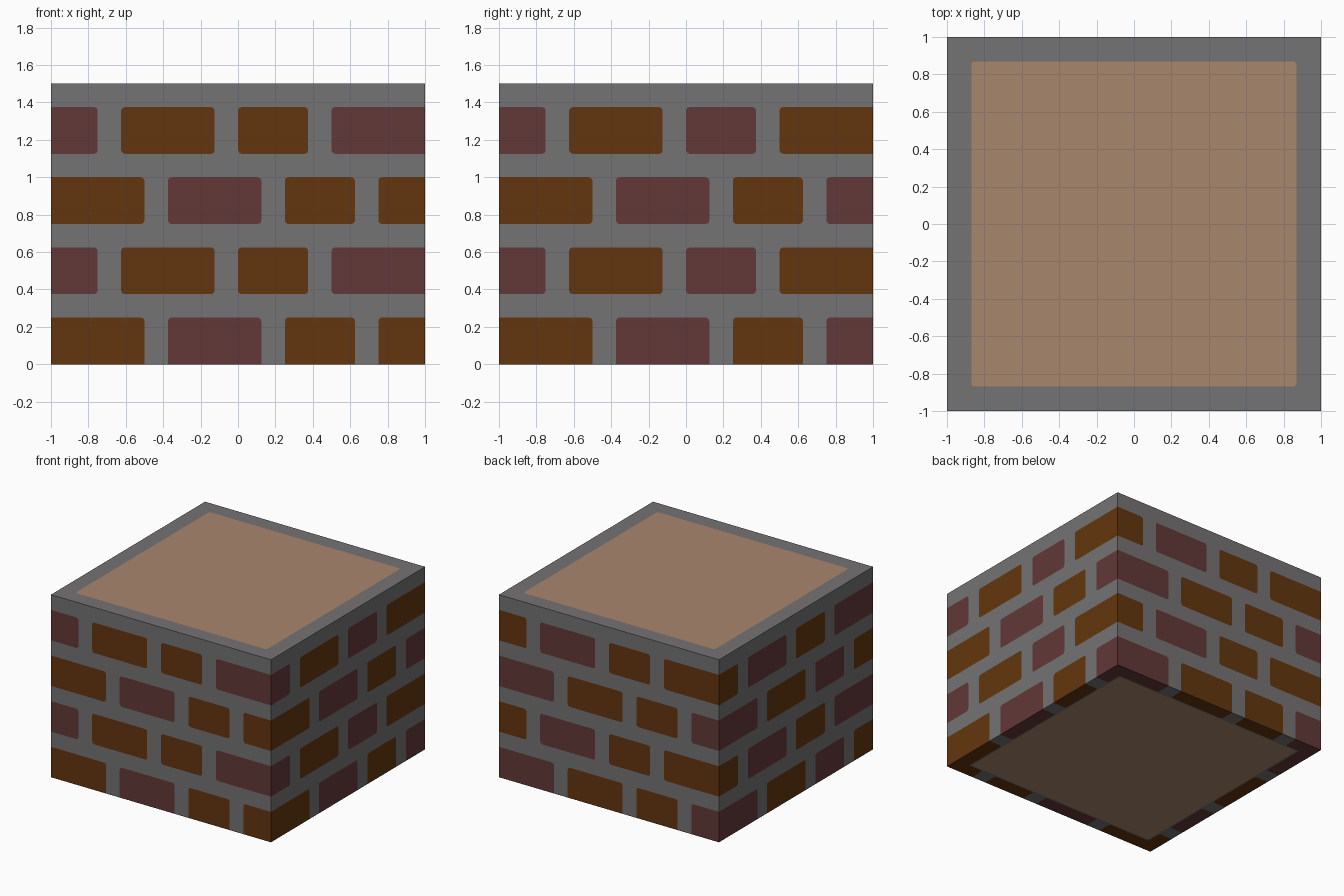
import bpy, bmesh, math
from mathutils import Vector
from mathutils.geometry import delaunay_2d_cdt

if "Cube" in bpy.data.objects:
    bpy.data.objects.remove(bpy.data.objects["Cube"])


def srgb(*rgb):
    return [((c / 255 + 0.055) / 1.055) ** 2.4 if c > 10 else c / 255 / 12.92 for c in rgb] + [1]


def material(name, *rgb):
    m = bpy.data.materials.new(name)
    m.diffuse_color = srgb(*rgb)
    m.use_nodes = True
    m.node_tree.nodes["Principled BSDF"].inputs["Base Color"].default_value = m.diffuse_color
    return m


MATS = [material("mortar_grey", 117, 115, 115), material("brick_brown", 99, 54, 14),
        material("brick_red", 99, 56, 56), material("panel_tan", 167, 134, 109)]
CODE = {"B": 1, "R": 2, "T": 3}
WIDE = [(0, .5), (.625, 1.125), (1.25, 1.625), (1.75, 2)]    # rows starting with a long brick
NARROW = [(0, .25), (.375, .875), (1, 1.375), (1.5, 2)]      # rows starting with a half brick
COLOURS = {"front": ("BRBB", "RBBR"), "right": ("BRBR", "RBRB"),
           "back": ("RBBR", "BRBB"), "left": ("RBRB", "BRBR")}
HEIGHT = 1.5


def rounded_rect(u0, u1, v0, v1, size, r=0.02):
    """Counter-clockwise outline, corners on the panel border stay square."""
    pts = []
    for i, (u, v, su, sv) in enumerate([(u0, v0, 1, 1), (u1, v0, -1, 1),
                                        (u1, v1, -1, -1), (u0, v1, 1, -1)]):
        if u in (0, size[0]) or v in (0, size[1]):
            pts.append((u, v))
            continue
        for k in range(4):
            a = math.pi + (i + k / 3) * math.pi / 2
            pts.append((u + su * r + r * math.cos(a), v + sv * r + r * math.sin(a)))
    return pts


bm = bmesh.new()


def panel(origin, u_dir, v_dir, size, patches):
    """Flat side of the block with coloured patches cut into it."""
    loops = [[(0, 0), (size[0], 0), size, (0, size[1])]]
    loops += [rounded_rect(*p[:4], size) for p in patches]
    mats = [0] + [CODE[p[4]] for p in patches]
    coords, faces = [], []
    for loop in loops:
        faces.append(list(range(len(coords), len(coords) + len(loop))))
        coords += [Vector(p) for p in loop]
    vs, _, fs, _, _, src = delaunay_2d_cdt(coords, [], faces, 0, 1e-5)
    o, u, v = Vector(origin), Vector(u_dir), Vector(v_dir)
    verts = [bm.verts.new(o + u * p.x + v * p.y) for p in vs]
    for f, ids in zip(fs, src):
        face = bm.faces.new([verts[i] for i in f])
        face.material_index = max((mats[i] for i in ids), default=0)
        face.normal_update()
        if face.normal.dot(u.cross(v)) < 0:
            face.normal_flip()


# Four brick sides
SIDES = {"front": ((-1, -1, 0), (1, 0, 0)), "right": ((1, -1, 0), (0, 1, 0)),
         "back": ((1, 1, 0), (-1, 0, 0)), "left": ((-1, 1, 0), (0, -1, 0))}
for name, (origin, u_dir) in SIDES.items():
    patches = []
    for row in range(4):
        z = row * 0.375
        spans = NARROW if row % 2 else WIDE
        for (a, b), c in zip(spans, COLOURS[name][row % 2]):
            patches.append((a, b, z, z + 0.25, c))
    panel(origin, u_dir, (0, 0, 1), (2, HEIGHT), patches)

# Top with tan panel
tan = (0.13, 1.87, 0.13, 1.87, "T")
panel((-1, -1, HEIGHT), (1, 0, 0), (0, 1, 0), (2, 2), [tan])

# Underside: tan panel with the lowest bricks wrapping round the rim
D = 0.12
under = [tan]
for name in SIDES:
    for (a, b), c in zip(WIDE, COLOURS[name][0]):
        under.append({"front": (a, b, 2 - D, 2, c), "right": (2 - D, 2, 2 - b, 2 - a, c),
                      "back": (2 - b, 2 - a, 0, D, c), "left": (0, D, a, b, c)}[name])
panel((-1, 1, 0), (1, 0, 0), (0, -1, 0), (2, 2), under)

bmesh.ops.remove_doubles(bm, verts=bm.verts, dist=1e-4)
mesh = bpy.data.meshes.new("brick_block")
bm.to_mesh(mesh)
bm.free()
for m in MATS:
    mesh.materials.append(m)
bpy.context.collection.objects.link(bpy.data.objects.new("brick_block", mesh))
